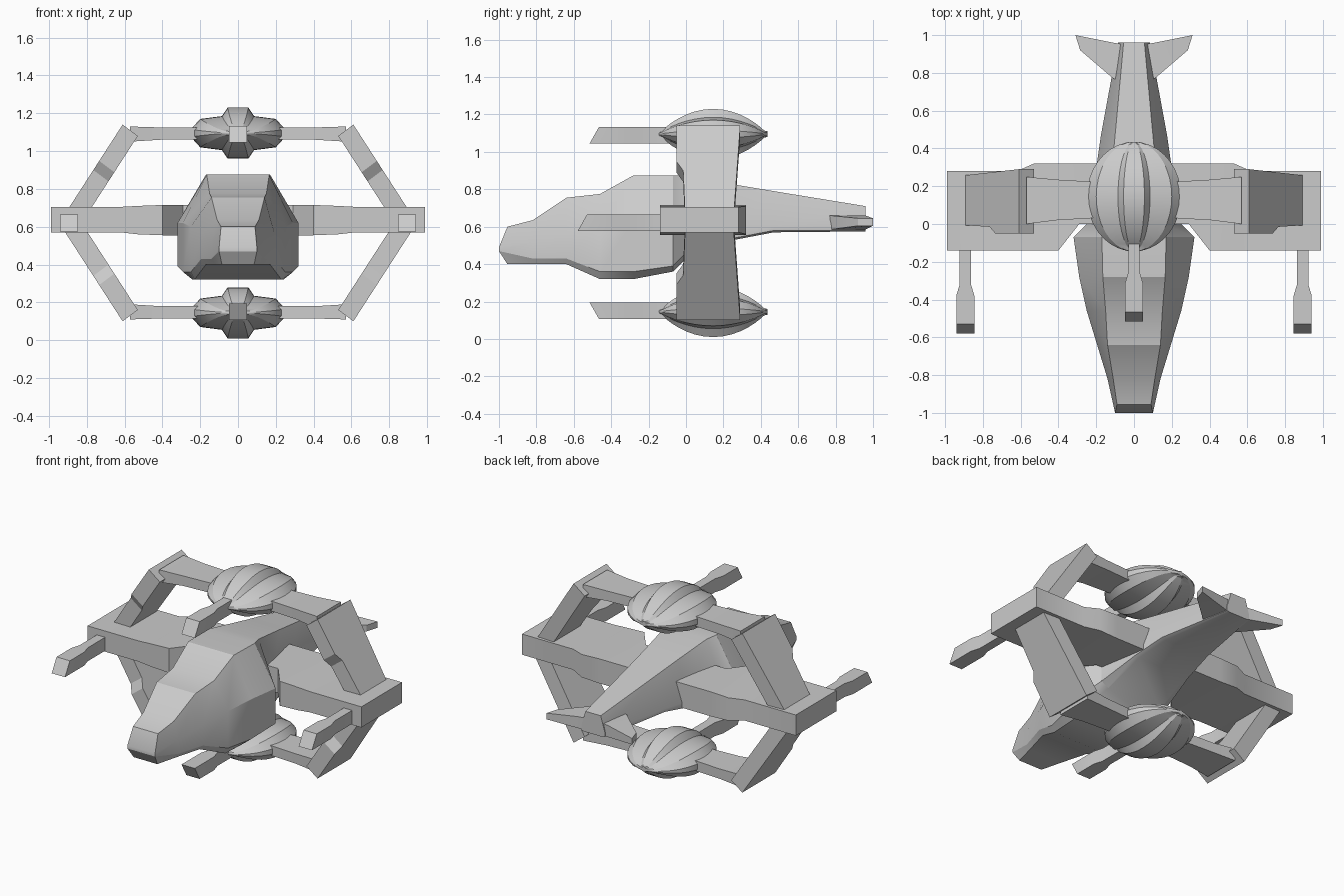
import bpy, bmesh, math

cube = bpy.data.objects.get("Cube")
if cube:
    bpy.data.objects.remove(cube, do_unlink=True)

MID_Z = 0.62  # plane between upper and lower halves

grey = bpy.data.materials.new("hull_grey")
grey.use_nodes = True
colour = (0.6, 0.6, 0.6, 1)
grey.diffuse_color = colour
next(n for n in grey.node_tree.nodes if n.type == "BSDF_PRINCIPLED").inputs["Base Color"].default_value = colour


def loft(name, rings, flip_x=False, flip_z=False, pair_caps=False):
    """Skin closed rings of points, optionally reflected, into one object."""
    bm = bmesh.new()
    rows = [[bm.verts.new((-x if flip_x else x, y, 2 * MID_Z - z if flip_z else z))
             for x, y, z in ring] for ring in rings]
    n = len(rows[0])
    for a, b in zip(rows, rows[1:]):
        for i in range(n):
            j = (i + 1) % n
            bm.faces.new((a[i], a[j], b[j], b[i]))
    for row in (rows[0], rows[-1]):
        if pair_caps:  # strips between matching left and right points
            for i in range(n // 2 - 1):
                bm.faces.new((row[i], row[i + 1], row[n - 2 - i], row[n - 1 - i]))
        else:
            bm.faces.new(row)
    bmesh.ops.recalc_face_normals(bm, faces=bm.faces)
    mesh = bpy.data.meshes.new(name)
    bm.to_mesh(mesh)
    bm.free()
    mesh.materials.append(grey)
    obj = bpy.data.objects.new(name, mesh)
    bpy.context.collection.objects.link(obj)
    bpy.ops.object.select_all(action="DESELECT")
    obj.select_set(True)
    bpy.context.view_layer.objects.active = obj
    bpy.ops.object.shade_smooth_by_angle(angle=math.radians(25))
    return obj


def x_box(x, y0, y1, z0, z1):
    return [(x, y0, z0), (x, y1, z0), (x, y1, z1), (x, y0, z1)]


# Fuselage: y, bottom z, bottom half width, side half width, chine z, shoulder z, top z, top half width
stations = [
    (-.955, .40, .085, .10, .47, .49, .60, .09),
    (-.82, .40, .12, .14, .43, .52, .635, .11),
    (-.64, .40, .17, .195, .43, .56, .755, .14),
    (-.46, .32, .23, .25, .36, .60, .775, .15),
    (-.28, .32, .24, .29, .36, .62, .875, .165),
    (-.07, .36, .25, .32, .39, .62, .875, .17),
    (0, .43, .20, .25, .46, .62, .87, .15),
    (.26, .53, .18, .205, .54, .58, .825, .12),
    (.47, .57, .15, .175, .58, .60, .79, .10),
    (.96, .575, .07, .085, .58, .61, .71, .055),
]
body = []
for k, (y, zb, bw, w, zl, zm, zt, tw) in enumerate(stations):
    prow = -.045 if k == 0 else 0  # pointed nose
    half = [(bw, y, zb), (w, y + prow, zl), (w, y + prow, zm), (tw, y, zt)]
    body.append(half + [(-a, b, c) for a, b, c in reversed(half)])
loft("fuselage", body, pair_caps=True)


def gun(name, x, y, z, flip_x=False, flip_z=False):
    """Barrel with a narrow neck, a wide muzzle and a slanted tip."""
    rings = []
    for dy, half, slant in ((.45, .03, 0), (.26, .03, 0), (.2, .048, 0), (0, .048, .05)):
        rings.append([(x - half, y + dy, z - .044), (x + half, y + dy, z - .044),
                      (x + half, y + dy + slant, z + .044), (x - half, y + dy + slant, z + .044)])
    loft(name, rings, flip_x, flip_z)


# Wings, tail fins and wing guns on both sides
for side, fx in (("left", False), ("right", True)):
    loft(side + "_wing", [
        x_box(.1, 0, .32, .555, .715), x_box(.29, 0, .32, .555, .715),
        x_box(.4, -.14, .32, .555, .715), x_box(.53, -.14, .32, .56, .71),
        x_box(.62, -.14, .28, .57, .705), x_box(.99, -.14, .28, .57, .705)], fx)
    loft(side + "_tail_fin", [
        x_box(.05, .75, .95, .58, .66), x_box(.11, .77, .96, .585, .66),
        [(.285, .92, .605), (.31, 1.0, .605), (.31, 1.0, .645), (.285, .92, .645)]], fx)
    gun(side + "_wing_gun", .893, -.58, .62, fx)

    # Slanted pylons and the arms that hold the pods
    for level, fz in (("upper", False), ("lower", True)):
        pylon = []
        for t, front in ((0, -.05), (.4, -.05), (.5, -.015), (1, -.005)):
            xo, zo, back = .61 + .31 * t, 1.14 - .48 * t, .29 - .035 * t
            xi, zi = xo - .08, zo - .06
            pylon.append([(xo, front, zo), (xo, back, zo), (xi, back, zi), (xi, front, zi)])
        loft(f"{side}_{level}_pylon", pylon, fx, fz)
        loft(f"{side}_{level}_arm", [
            x_box(.15, .035, .22, 1.06, 1.125), x_box(.41, .02, .235, 1.06, 1.125),
            x_box(.57, 0, .25, 1.05, 1.13)], fx, fz)

# Ribbed pods: a stepped cross-section swept into a lens shape
quarter = [(.25, .02), (.2, .075), (.085, .09), (.055, .135)]
upper = quarter + [(-x, z) for x, z in reversed(quarter)]
section = upper + [(-x, -z) for x, z in upper]
for level, fz in (("upper", False), ("lower", True)):
    rings = []
    for k in range(19):
        a = math.pi * k / 18
        sx = max(math.sin(a), .1)
        sz = max(math.sin(a) ** 1.8, .12)
        rings.append([(x * sx, .145 - .29 * math.cos(a), 1.095 + z * sz) for x, z in section])
    loft(level + "_pod", rings, flip_z=fz)
    gun(level + "_pod_gun", 0, -.515, 1.09, flip_z=fz)
